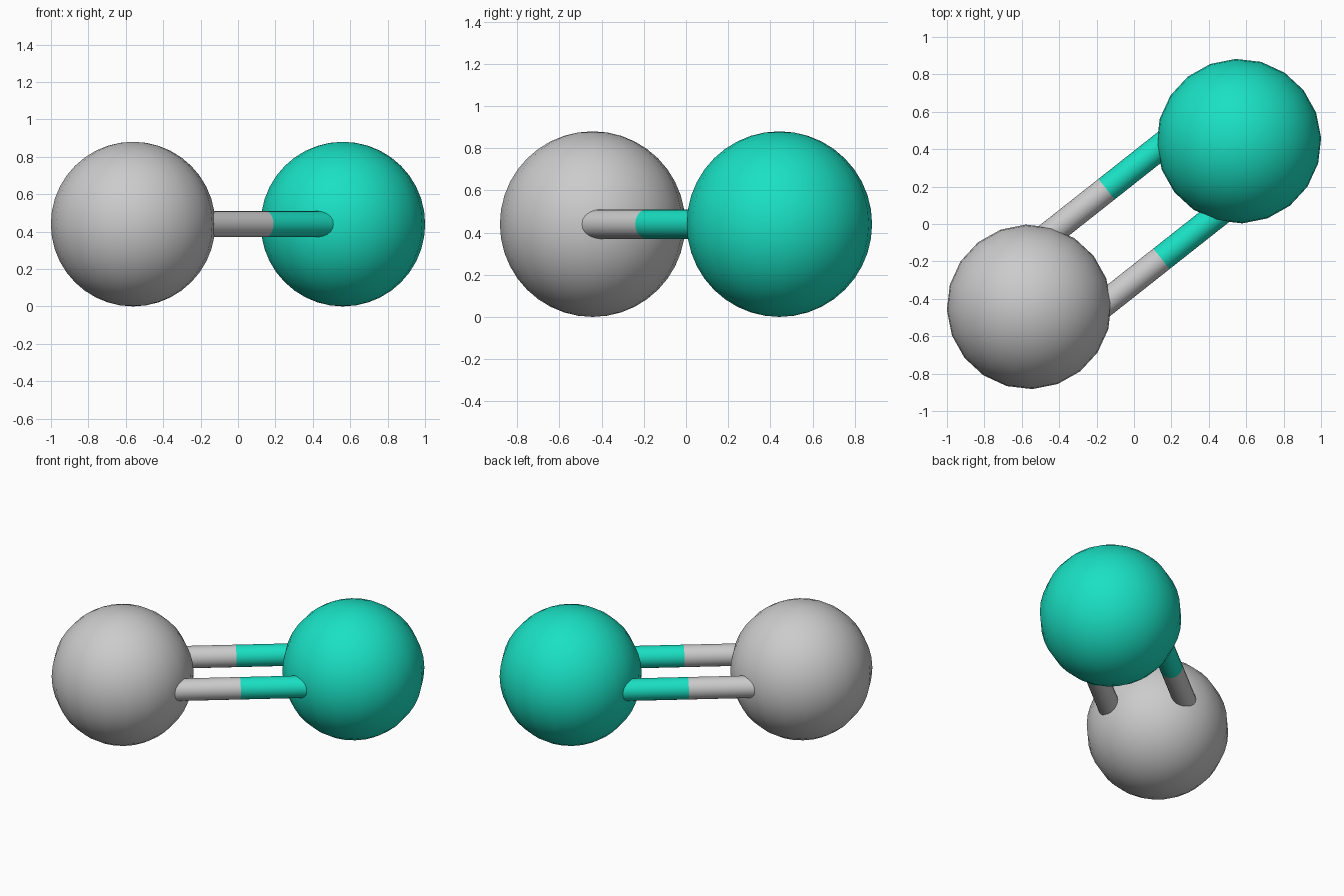
import bpy, math
from mathutils import Vector

if "Cube" in bpy.data.objects:
    bpy.data.objects.remove(bpy.data.objects["Cube"])

R, ROD = 0.44, 0.07
CX, CY = 0.561, 0.443
ANGLE = math.atan2(CY, CX)
HALF = math.hypot(CX, CY)
along = Vector((math.cos(ANGLE), math.sin(ANGLE), 0))
side = Vector((math.sin(ANGLE), -math.cos(ANGLE), 0))
mid = Vector((0, 0, R))

teal = bpy.data.materials.new("teal")
teal.diffuse_color = (0.01, 0.75, 0.55, 1)
teal.use_nodes = True
teal.node_tree.nodes["Principled BSDF"].inputs["Base Color"].default_value = teal.diffuse_color


def finish(name, mat):
    ob = bpy.context.object
    ob.name = name
    if mat:
        ob.data.materials.append(mat)
    bpy.ops.object.shade_smooth_by_angle(angle=math.radians(40))


for sign, label, mat in ((-1, "grey", None), (1, "teal", teal)):
    # atom ball
    bpy.ops.mesh.primitive_uv_sphere_add(
        segments=20, ring_count=20, radius=R,
        location=mid + along * HALF * sign, rotation=(0, 0, ANGLE))
    finish(label + "_atom", mat)
    # this atom's half of each of the two parallel bonds
    for s, pos in ((-1, "back"), (1, "front")):
        bpy.ops.mesh.primitive_cylinder_add(
            vertices=20, radius=ROD, depth=HALF,
            location=mid + along * HALF / 2 * sign + side * 0.237 * s,
            rotation=(0, math.pi / 2, ANGLE))
        finish(f"{label}_{pos}_bond", mat)
